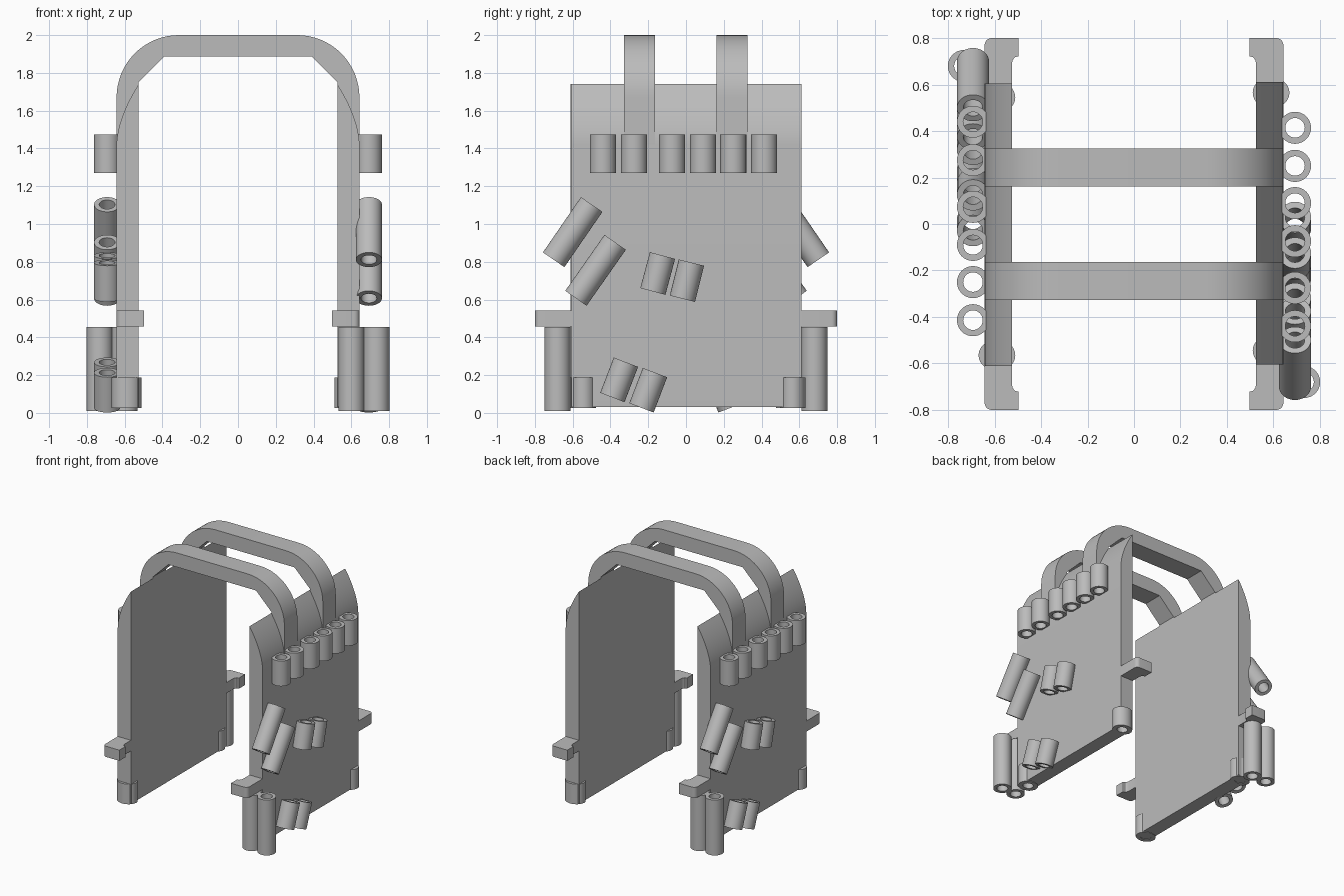
import bpy, bmesh, math
from mathutils import Matrix, Vector

if "Cube" in bpy.data.objects:
    bpy.data.objects.remove(bpy.data.objects["Cube"])

grey = bpy.data.materials.new("grey")
grey.diffuse_color = (0.5, 0.5, 0.5, 1)
grey.use_nodes = True
grey.node_tree.nodes["Principled BSDF"].inputs["Base Color"].default_value = grey.diffuse_color


def finish(name, bm, matrix=None, smooth=True):
    if matrix is not None:
        bm.transform(matrix)
    bmesh.ops.recalc_face_normals(bm, faces=bm.faces[:])
    me = bpy.data.meshes.new(name)
    bm.to_mesh(me)
    bm.free()
    me.materials.append(grey)
    ob = bpy.data.objects.new(name, me)
    bpy.context.collection.objects.link(ob)
    if smooth:
        bpy.ops.object.select_all(action='DESELECT')
        ob.select_set(True)
        bpy.context.view_layer.objects.active = ob
        bpy.ops.object.shade_smooth_by_angle(angle=math.radians(30))
    return ob


def prism(name, points, offset, matrix=None):
    """Extrude a closed polygon of 3D points along offset."""
    bm = bmesh.new()
    face = bm.faces.new([bm.verts.new(p) for p in points])
    new = bmesh.ops.extrude_face_region(bm, geom=[face])["geom"]
    bmesh.ops.translate(bm, vec=offset,
                        verts=[g for g in new if isinstance(g, bmesh.types.BMVert)])
    return finish(name, bm, matrix)


def tube(name, centre, length, matrix, tilt=0, ro=0.069, ri=0.042, squash=1.0, n=32):
    """Open hollow tube, tilted in the y-z plane."""
    bm = bmesh.new()
    h = length / 2
    loops = []
    for r, z in ((ro, -h), (ro, h), (ri, h), (ri, -h)):
        loops.append([bm.verts.new((r * math.cos(2 * math.pi * i / n),
                                    r * squash * math.sin(2 * math.pi * i / n), z))
                      for i in range(n)])
    for k in range(4):
        a, b = loops[k], loops[(k + 1) % 4]
        for i in range(n):
            j = (i + 1) % n
            bm.faces.new((a[i], a[j], b[j], b[i]))
    m = Matrix.Translation(centre) @ Matrix.Rotation(math.radians(-tilt), 4, 'X')
    return finish(name, bm, matrix @ m)


def arc(cx, cy, r, a0, a1, n=12):
    return [(cx + r * math.cos(math.radians(a0 + (a1 - a0) * i / n)),
             cy + r * math.sin(math.radians(a0 + (a1 - a0) * i / n))) for i in range(n + 1)]


# Two arched shoulder straps
outer = [(0.643, 1.42)] + arc(0.313, 1.67, 0.33, 0, 90, 16)
inner = [(0.39, 1.886), (0.528, 1.75), (0.528, 1.42)]
half = outer[::-1] + inner[::-1]
right = outer
profile = (right + [(-x, z) for x, z in outer[::-1]]
           + [(-x, z) for x, z in inner[::-1]] + inner)
for y in (-0.328, 0.161):
    prism("shoulder_strap", [(x, y, z) for x, z in profile], Vector((0, 0.165, 0)))

# Side panel section, outer face curving in to a thin top edge
panel = [(0.526, 0.03), (0.643, 0.03), (0.643, 1.42)]
for i in range(1, 13):
    t = i / 12
    panel.append((0.643 - 0.117 * t ** 1.75, 1.42 + 0.32 * t))

# Hook outline seen from above
hook = ([(0.526, 0.59), (0.643, 0.59)] + arc(0.613, 0.77, 0.03, 0, 90, 6)
        + [(0.497, 0.80), (0.497, 0.722), (0.512, 0.718), (0.522, 0.706), (0.526, 0.69)])

# (name, y, z, length, tilt) of tubes on the outer face
pouches = [("long_slanted_tube", -0.60, 0.957, 0.355, 34.5),
           ("long_slanted_tube", -0.479, 0.755, 0.362, 35),
           ("middle_short_tube", -0.15, 0.738, 0.197, 15),
           ("middle_short_tube", 0.005, 0.70, 0.197, 14),
           ("lower_short_tube", -0.354, 0.175, 0.2, 21),
           ("lower_short_tube", -0.20, 0.12, 0.2, 21)]
pouches += [("upper_tube", y, 1.372, 0.203, 0)
            for y in (-0.44, -0.275, -0.074, 0.09, 0.25, 0.414)]

# The left side is the right side turned half round
for turn in (0, math.pi):
    m = Matrix.Rotation(turn, 4, 'Z')
    body = prism("side_panel", [(x, -0.605, z) for x, z in panel],
                 Vector((0, 1.217, 0)), m)

    # Bores and sleeves at the lower corners
    bm = bmesh.new()
    for y in (-0.545, 0.565):
        bmesh.ops.create_cone(bm, cap_ends=True, segments=32, radius1=0.042, radius2=0.042,
                              depth=0.3, matrix=Matrix.Translation((0.59, y, 0.035)))
        tube("corner_sleeve", (0.59, y, 0.107), 0.162, m, ro=0.079, ri=0.0425, squash=0.86)
    cutter = finish("bore_cutter", bm, m, smooth=False)
    cutter.hide_render = True
    cutter.hide_set(True)
    mod = body.modifiers.new("bores", 'BOOLEAN')
    mod.operation = 'DIFFERENCE'
    mod.solver = 'EXACT'
    mod.object = cutter

    # Hooks front and back
    for s in (1, -1):
        prism("side_hook", [(x, y * s, 0.457) for x, y in hook], Vector((0, 0, 0.086)), m)

    # Tubes on the outer face
    for name, y, z, length, tilt in pouches:
        tube(name, (0.693, y, z), length, m, tilt)

    # Pair of long upright tubes below the hook
    for x in (0.60, 0.732):
        tube("upright_tube", (x, -0.68, 0.233), 0.446, m)
